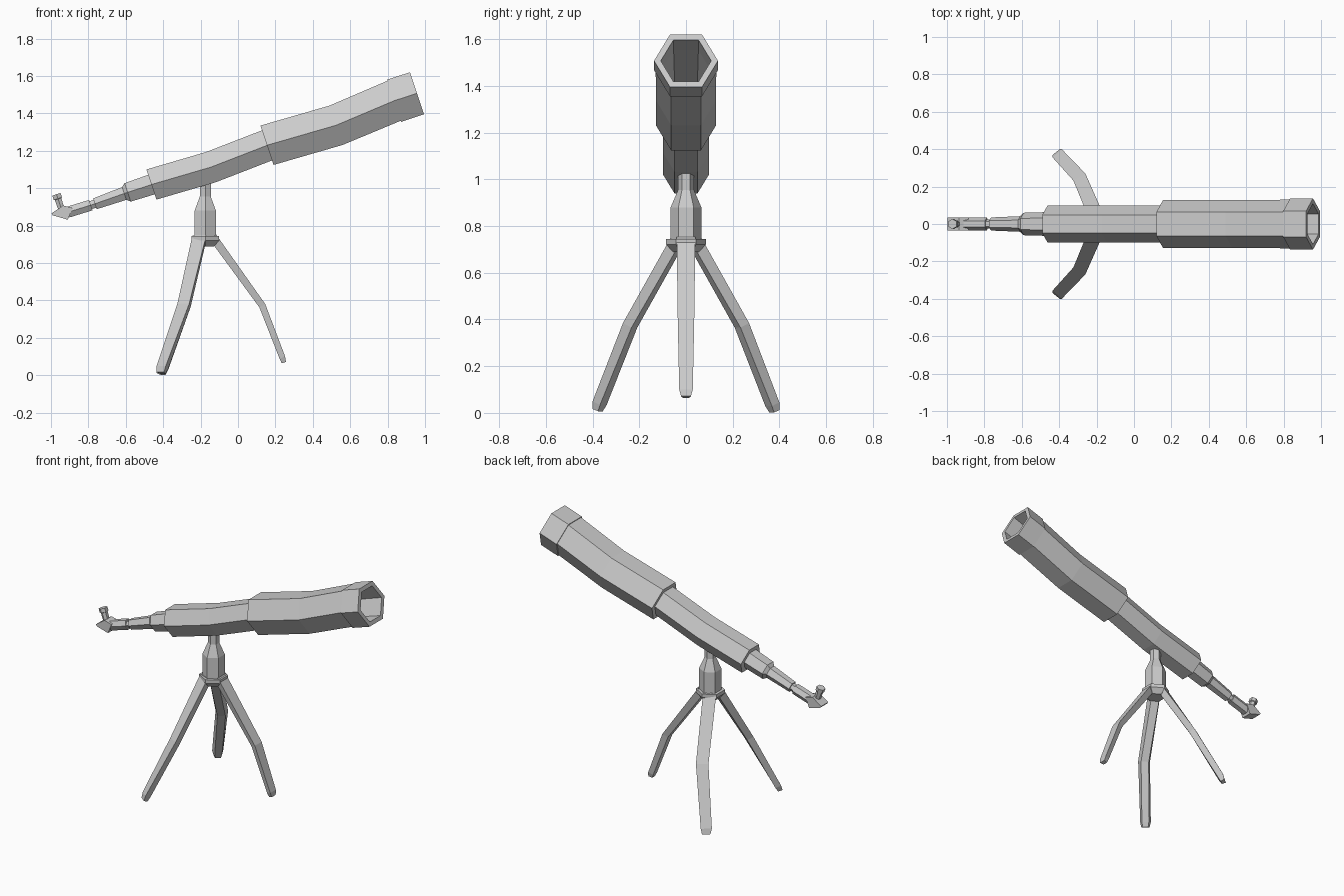
import bpy, bmesh, math
from mathutils import Vector

if "Cube" in bpy.data.objects:
    bpy.data.objects.remove(bpy.data.objects["Cube"])

TILT = math.atan2(0.075, 0.225)
S, C = math.sin(TILT), math.cos(TILT)
Y = Vector((0, 1, 0))
ACROSS = Vector((-S, 0, C))      # up direction across the tilted tube
X = Vector((1, 0, 0))


def skin(name, rings):
    """Join a list of equal-length point rings into a capped solid."""
    bm = bmesh.new()
    loops = [[bm.verts.new(p) for p in r] for r in rings]
    n = len(loops[0])
    for a, b in zip(loops, loops[1:]):
        for i in range(n):
            j = (i + 1) % n
            bm.faces.new((a[i], a[j], b[j], b[i]))
    bm.faces.new(loops[0][::-1])
    bm.faces.new(loops[-1])
    bmesh.ops.recalc_face_normals(bm, faces=bm.faces)
    me = bpy.data.meshes.new(name)
    bm.to_mesh(me)
    bm.free()
    ob = bpy.data.objects.new(name, me)
    bpy.context.collection.objects.link(ob)
    return ob


def hex_tube(name, stations, v=ACROSS):
    """Hexagonal tube through (x, z, radius) stations, corners pointing to +-y."""
    rings = []
    for x, z, r in stations:
        rings.append([Vector((x, 0, z))
                      + Y * r * math.cos(k * math.pi / 3)
                      + v * r * math.sin(k * math.pi / 3) for k in range(6)])
    return skin(name, rings)


def leg(name, path):
    """Flat tapering leg through (point, half width, half thickness)."""
    pts = [Vector(p) for p, _, _ in path]
    rings = []
    for i, (p, w, t) in enumerate(path):
        tan = (pts[min(i + 1, len(pts) - 1)] - pts[max(i - 1, 0)]).normalized()
        side = Vector((0, 0, 1)).cross(tan).normalized()
        out = tan.cross(side).normalized()
        if out.z < 0:
            out = -out
        c = pts[i]
        rings.append([c + side * w + out * t, c - side * w + out * t,
                      c - side * w * 0.65 - out * t, c + side * w * 0.65 - out * t])
    return skin(name, rings)


# main tube with front hood and deep bore
hex_tube("main_tube", [
    (0.155, 1.23, 0.128), (0.525, 1.337, 0.128), (0.835, 1.468, 0.130),
    (0.835, 1.468, 0.137), (0.957, 1.508, 0.137), (0.957, 1.508, 0.108),
    (0.835, 1.467, 0.106), (0.525, 1.342, 0.098), (0.25, 1.26, 0.094)])

# rear tube sliding into the main tube
hex_tube("rear_tube", [
    (-0.463, 1.02, 0.098), (-0.145, 1.113, 0.098), (0.17, 1.235, 0.098)])

# focuser and thin draw tube
hex_tube("focuser", [
    (-0.61, 0.972, 0.04), (-0.59, 0.978, 0.060), (-0.45, 1.024, 0.064)])
hex_tube("draw_tube", [
    (-0.91, 0.872, 0.034), (-0.787, 0.910, 0.034), (-0.787, 0.910, 0.025),
    (-0.765, 0.917, 0.025), (-0.765, 0.917, 0.035), (-0.60, 0.975, 0.042)])

# diagonal prism behind the draw tube
profile = [(-0.997, 0.866), (-0.990, 0.855), (-0.910, 0.832),
           (-0.885, 0.895), (-0.935, 0.908)]
skin("diagonal_prism", [[Vector((x, y, z)) for x, z in profile]
                        for y in (-0.036, 0.036)])

# eyepiece pointing up from the prism
hex_tube("eyepiece", [
    (-0.943, 0.885, 0.019), (-0.962, 0.942, 0.021),
    (-0.963, 0.945, 0.027), (-0.971, 0.968, 0.027)], Vector((C, 0, S)))

# mount column and flange
COL = -0.175
hex_tube("mount_column", [(COL, z, r) for z, r in (
    (0.735, 0.066), (0.88, 0.066), (0.955, 0.034), (1.05, 0.034))], X)
hex_tube("mount_flange", [(COL, z, r) for z, r in (
    (0.69, 0.055), (0.722, 0.086), (0.745, 0.086))], X)

# three bent legs
leg("front_leg", [
    ((-0.135, 0, 0.74), 0.040, 0.022), ((0.13, 0, 0.372), 0.035, 0.018),
    ((0.237, 0, 0.095), 0.029, 0.016), ((0.245, 0, 0.068), 0.021, 0.012)])
for s, dz, label in ((-1, 0.0, "rear_leg_left"), (1, -0.005, "rear_leg_right")):
    leg(label, [
        ((-0.20, s * 0.035, 0.735), 0.040, 0.022),
        ((-0.283, s * 0.236, 0.375), 0.037, 0.020),
        ((-0.40, s * 0.366, 0.042 + dz), 0.033, 0.018),
        ((-0.408, s * 0.376, 0.012 + dz), 0.025, 0.013)])
